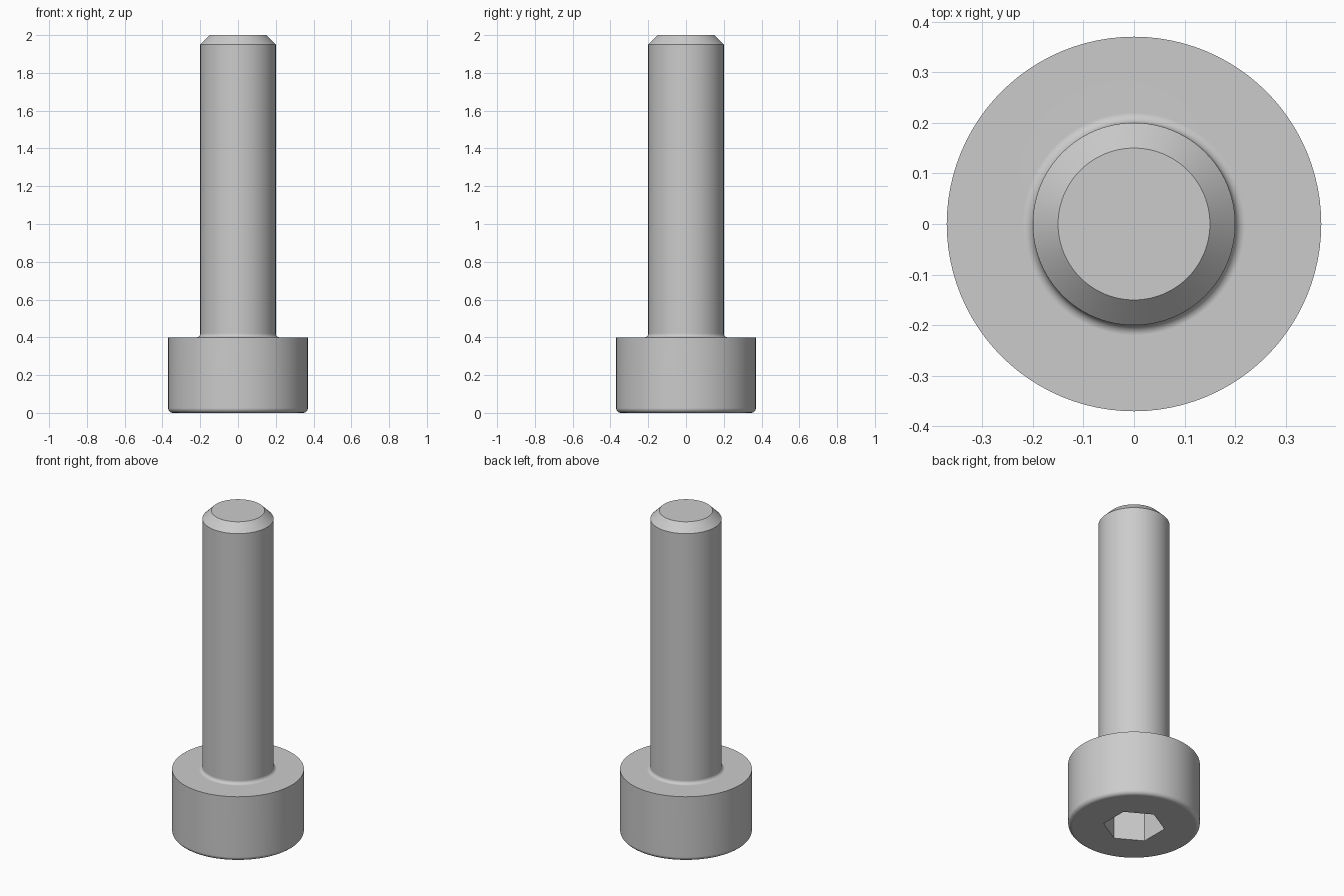
import bpy
import bmesh
from math import cos, sin, pi, radians

SEGMENTS = 96
SOCKET_FLAT = 0.15      # centre to flat of the hex socket

cube = bpy.data.objects.get("Cube")
if cube:
    bpy.data.objects.remove(cube, do_unlink=True)

steel = bpy.data.materials.new("grey steel")
steel.use_nodes = True
steel.diffuse_color = (0.6, 0.6, 0.6, 1)
steel.node_tree.nodes["Principled BSDF"].inputs["Base Color"].default_value = steel.diffuse_color


def arc(cx, cz, radius, start, end, steps=6):
    """Points of a fillet, from start to end in degrees."""
    angles = [radians(start + (end - start) * i / steps) for i in range(steps + 1)]
    return [(cx + radius * cos(a), cz + radius * sin(a)) for a in angles]


def round_ring(bm, radius, z):
    angles = [2 * pi * i / SEGMENTS for i in range(SEGMENTS)]
    return [bm.verts.new((radius * cos(a), radius * sin(a), z)) for a in angles]


def hex_ring(bm, flat, z):
    """Hexagon with corners on the y axis, divided to match the round rings."""
    ring = []
    for i in range(SEGMENTS):
        a = 2 * pi * i / SEGMENTS
        off_flat = (a + pi / 6) % (pi / 3) - pi / 6
        r = flat / cos(off_flat)
        ring.append(bm.verts.new((r * cos(a), r * sin(a), z)))
    return ring


bm = bmesh.new()

# Hex socket, from its floor down to the head face
rings = [hex_ring(bm, SOCKET_FLAT, 0.2), hex_ring(bm, SOCKET_FLAT, 0)]

# Head with rounded rim, neck fillet, shank and chamfered tip
profile = arc(0.345, 0.025, 0.025, -90, 0)
profile.append((0.37, 0.4))
profile += arc(0.22, 0.42, 0.02, 270, 180)
profile += [(0.2, 1.95), (0.15, 2)]
rings += [round_ring(bm, r, z) for r, z in profile]

# Skin the rings and close both ends
for low, high in zip(rings, rings[1:]):
    for i in range(SEGMENTS):
        j = (i + 1) % SEGMENTS
        bm.faces.new((low[i], low[j], high[j], high[i]))
bm.faces.new(list(reversed(rings[0])))
bm.faces.new(rings[-1])
bmesh.ops.recalc_face_normals(bm, faces=bm.faces[:])

mesh = bpy.data.meshes.new("socket_head_bolt")
bm.to_mesh(mesh)
bm.free()
mesh.materials.append(steel)
bolt = bpy.data.objects.new("socket_head_bolt", mesh)
bpy.context.collection.objects.link(bolt)

# Smooth round surfaces, crisp edges
bpy.ops.object.select_all(action="DESELECT")
bolt.select_set(True)
bpy.context.view_layer.objects.active = bolt
bpy.ops.object.shade_smooth_by_angle(angle=radians(30))
weighted = bolt.modifiers.new("even_shading", "WEIGHTED_NORMAL")
weighted.keep_sharp = True
